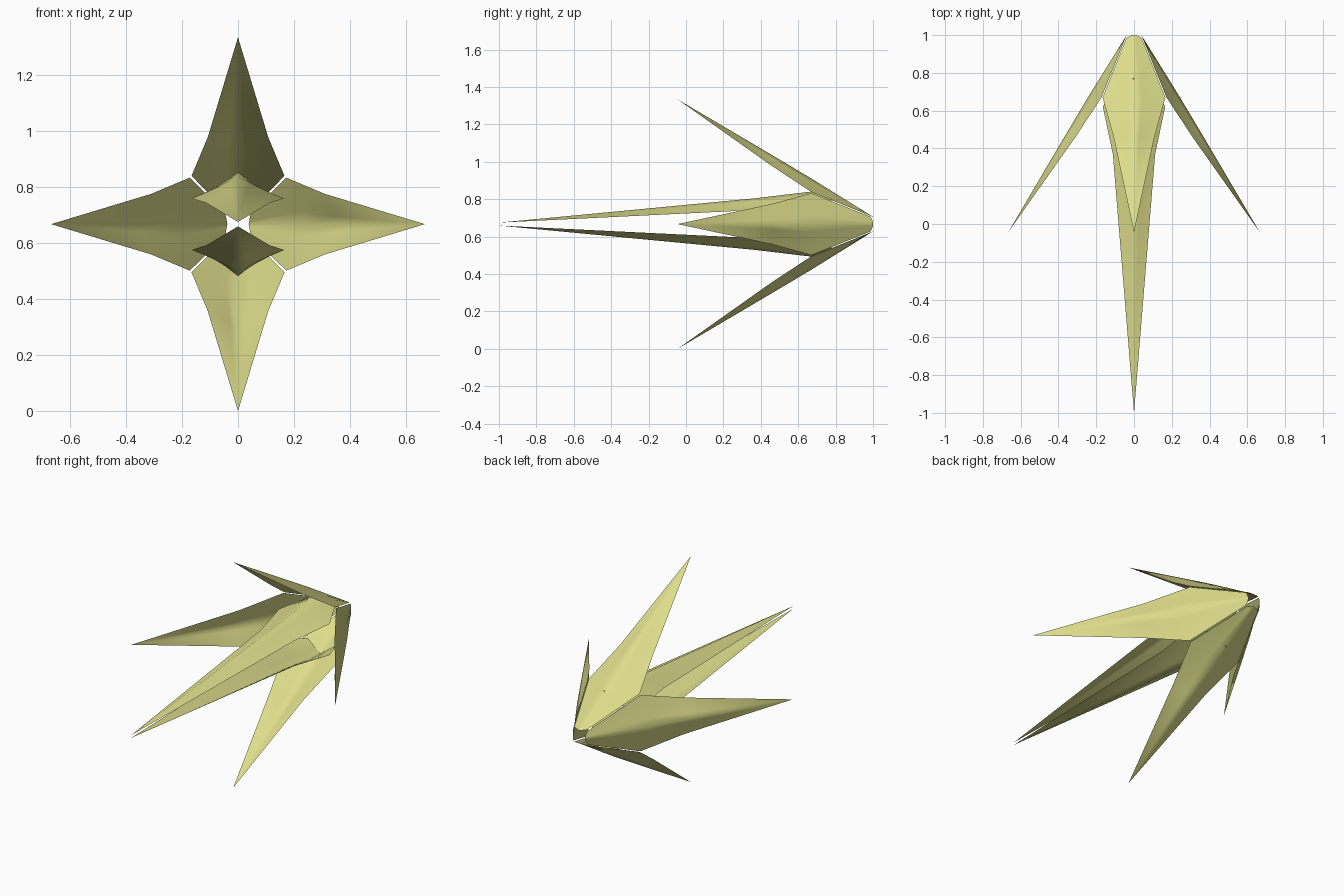
import bpy, bmesh, math
from mathutils import Matrix, Vector

if "Cube" in bpy.data.objects:
    bpy.data.objects.remove(bpy.data.objects["Cube"])

CENTRE = 0.667
STEPS = 8  # faces across each leaf

mat = bpy.data.materials.new("pale_yellow_green")
mat.diffuse_color = (0.72, 0.72, 0.26, 1)
mat.use_nodes = True
mat.node_tree.nodes["Principled BSDF"].inputs["Base Color"].default_value = mat.diffuse_color


def leaf(name, rows, angle):
    """Folded leaf sheet; rows = (edge y, edge radius, half width, ridge y, ridge radius)."""
    bm = bmesh.new()
    tip = bm.verts.new((0, rows[0][0], rows[0][1]))
    prev = None
    for ey, er, hw, ry, rr in rows[1:]:
        line = []
        for i in range(STEPS + 1):
            t = 2 * i / STEPS - 1
            k = (1 - abs(t)) ** 1.1          # height of the fold
            y = ry + (ey - ry) * t * t
            line.append(bm.verts.new((hw * t, y, er + (rr - er) * k)))
        for i in range(STEPS):
            if prev:
                bm.faces.new((prev[i], prev[i + 1], line[i + 1], line[i]))
            else:
                bm.faces.new((tip, line[i + 1], line[i]))
        prev = line
    # swing the leaf around the long axis
    bm.transform(Matrix.Translation(Vector((0, 0, CENTRE))) @ Matrix.Rotation(angle, 4, 'Y'))
    mesh = bpy.data.meshes.new(name)
    bm.to_mesh(mesh)
    bm.free()
    mesh.materials.append(mat)
    for p in mesh.polygons:
        p.use_smooth = True
    obj = bpy.data.objects.new(name, mesh)
    bpy.context.collection.objects.link(obj)
    return obj


# four outer petals spreading from the base
petal_rows = [
    (-0.045, 0.667, 0, 0, 0),
    (0.46, 0.31, 0.108, 0.46, 0.369),
    (0.67, 0.172, 0.166, 0.67, 0.244),
    (0.985, 0.045, 0.04, 1.0, 0.038),
]
for i, side in enumerate(("top", "right", "bottom", "left")):
    leaf(side + "_petal", petal_rows, i * math.pi / 2)

# two long inner blades, nearly parallel
blade_rows = [
    (-1.0, 0.008, 0, 0, 0),
    (0.37, 0.075, 0.112, 0.37, 0.138),
    (0.62, 0.092, 0.165, 0.62, 0.168),
    (0.78, 0.12, 0.09, 0.77, 0.185),
]
leaf("upper_blade", blade_rows, 0)
leaf("lower_blade", blade_rows, math.pi)
